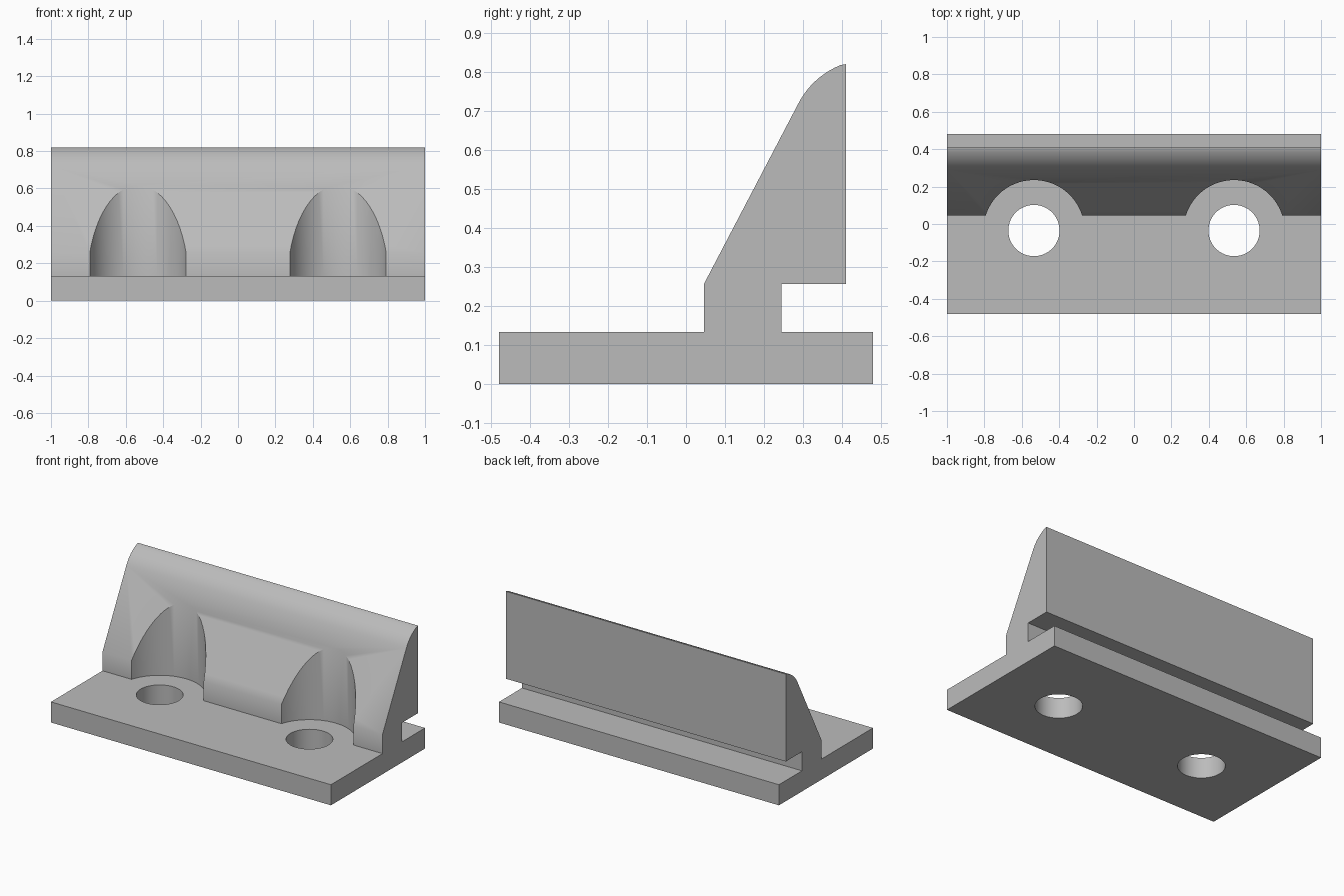
import bpy, bmesh
from math import sin, cos, radians

cube = bpy.data.objects.get("Cube")
if cube:
    bpy.data.objects.remove(cube, do_unlink=True)

# Single grey finish
grey = bpy.data.materials.new("light grey")
grey.use_nodes = True
colour = (0.5, 0.5, 0.5, 1)
grey.diffuse_color = colour
grey.node_tree.nodes["Principled BSDF"].inputs["Base Color"].default_value = colour


def extrude_profile(name, points, half_width):
    """Extrude a closed (y, z) outline along x."""
    bm = bmesh.new()
    face = bm.faces.new([bm.verts.new((-half_width, y, z)) for y, z in points])
    result = bmesh.ops.extrude_face_region(bm, geom=[face])
    moved = [v for v in result["geom"] if isinstance(v, bmesh.types.BMVert)]
    bmesh.ops.translate(bm, verts=moved, vec=(2 * half_width, 0, 0))
    bmesh.ops.recalc_face_normals(bm, faces=bm.faces)
    mesh = bpy.data.meshes.new(name)
    bm.to_mesh(mesh)
    bm.free()
    mesh.materials.append(grey)
    obj = bpy.data.objects.new(name, mesh)
    bpy.context.collection.objects.link(obj)
    return obj


def cut_cylinder(target, x, y, radius, bottom, top):
    """Subtract an upright cylinder from the target."""
    bpy.ops.mesh.primitive_cylinder_add(
        vertices=64, radius=radius, depth=top - bottom,
        location=(x, y, (top + bottom) / 2))
    cutter = bpy.context.object
    cutter.name = "hole_cutter"
    cutter.hide_render = True
    cutter.data.materials.append(grey)
    mod = target.modifiers.new("cut", "BOOLEAN")
    mod.operation = "DIFFERENCE"
    mod.solver = "EXACT"
    mod.object = cutter
    bpy.ops.object.select_all(action="DESELECT")
    target.select_set(True)
    bpy.context.view_layer.objects.active = target
    bpy.ops.object.modifier_apply(modifier=mod.name)
    bpy.data.objects.remove(cutter, do_unlink=True)


# Outline: base plate, neck, sloped front with rounded crest, rear slot
base_top, ledge = 0.133, 0.256
steps = 12
crest = []
for i in range(steps + 1):
    a = radians(152.3 - (152.3 - 108) * i / steps)
    crest.append((0.475 + 0.21 * cos(a), 0.623 + 0.21 * sin(a)))
crest[-1] = (0.41, 0.82)
outline = [(-0.48, 0), (-0.48, base_top), (0.046, base_top), (0.046, ledge)]
outline += crest
outline += [(0.41, ledge), (0.245, ledge), (0.245, base_top),
            (0.48, base_top), (0.48, 0)]
bracket = extrude_profile("clamp_bracket", outline, 1)

# Screw holes through the base, with head clearance above it
for side in (-1, 1):
    cut_cylinder(bracket, side * 0.535, -0.035, 0.27, base_top, 1)
    cut_cylinder(bracket, side * 0.535, -0.035, 0.137, -0.1, 0.3)

bpy.ops.object.shade_smooth_by_angle(angle=radians(32))
